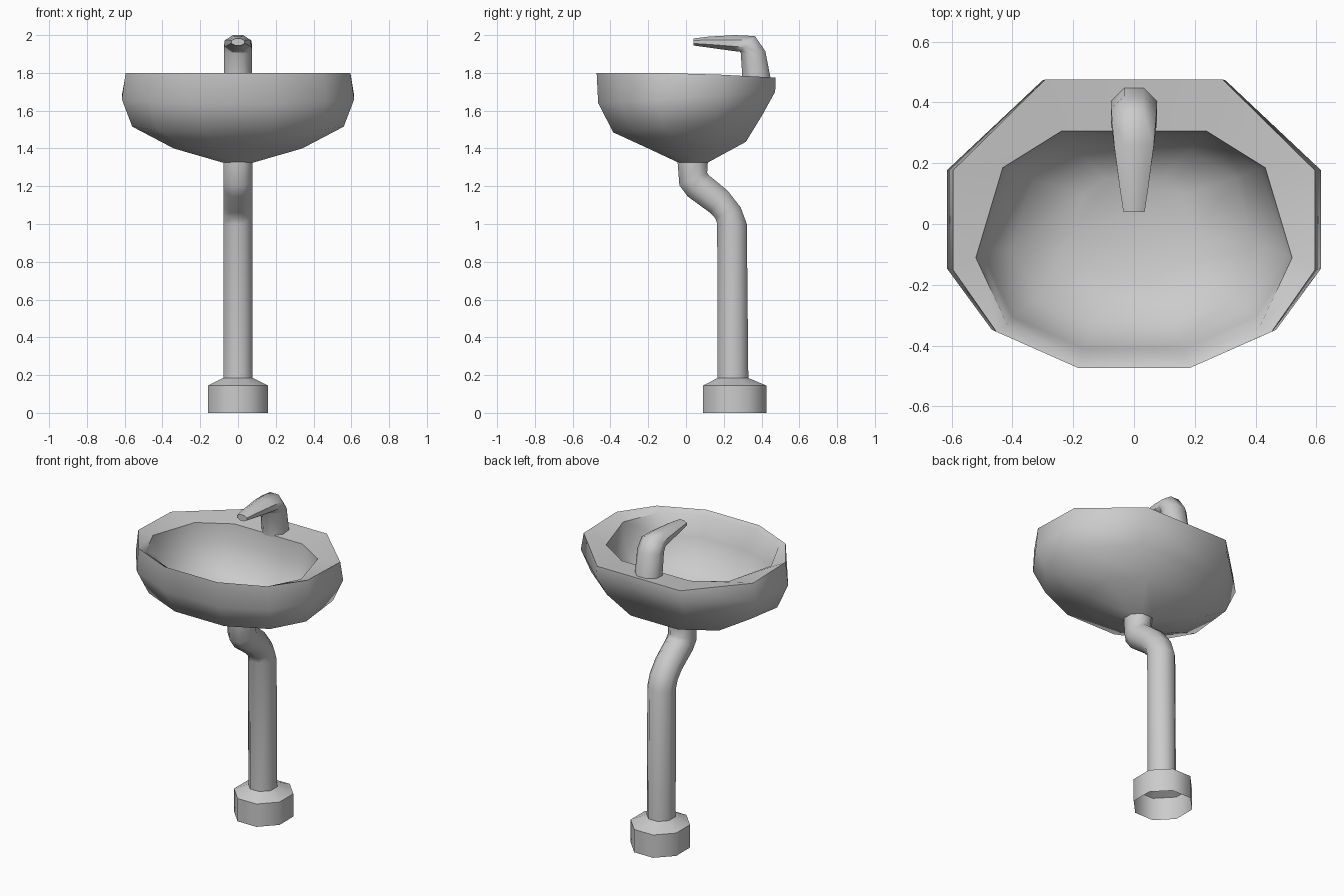
import bpy, bmesh, math
from mathutils import Vector

if "Cube" in bpy.data.objects:
    bpy.data.objects.remove(bpy.data.objects["Cube"])


def loft(name, rings, cap_end=False, angle=55):
    """Skin a list of equal-length vertex rings into one smooth-shaded object."""
    bm = bmesh.new()
    loops = [[bm.verts.new(p) for p in ring] for ring in rings]
    n = len(loops[0])
    for a, b in zip(loops, loops[1:]):
        for i in range(n):
            j = (i + 1) % n
            bm.faces.new((a[i], a[j], b[j], b[i]))
    if cap_end:
        bm.faces.new(loops[-1])
    bmesh.ops.recalc_face_normals(bm, faces=bm.faces)
    mesh = bpy.data.meshes.new(name)
    bm.to_mesh(mesh)
    bm.free()
    ob = bpy.data.objects.new(name, mesh)
    bpy.context.collection.objects.link(ob)
    bpy.ops.object.select_all(action='DESELECT')
    ob.select_set(True)
    bpy.context.view_layer.objects.active = ob
    bpy.ops.object.shade_smooth_by_angle(angle=math.radians(angle))
    return ob


def basin_ring(outline, half_x, front, back, z_front, z_side, z_back):
    """Mirrored ten-sided ring whose height varies from front to back."""
    pts = []
    for u, v in outline:
        z = z_side + (z_back - z_side) * v if v > 0 else z_side + (z_side - z_front) * v
        pts.append(Vector((u * half_x, (front + back) / 2 + v * (back - front) / 2, z)))
    return pts + [Vector((-p.x, p.y, p.z)) for p in reversed(pts)]


def tube_ring(y0, z0, y1, z1, half_x):
    """Octagon spanning two profile points in the side (yz) plane."""
    p, q = Vector((0, y0, z0)), Vector((0, y1, z1))
    k = 1 / math.cos(math.pi / 8)
    ring = []
    for i in range(8):
        a = math.pi / 4 * (i + 0.5)
        ring.append((p + q) / 2 + (q - p) / 2 * k * math.cos(a)
                    + Vector((half_x * k * math.sin(a), 0, 0)))
    return ring


# Basin: outer shell up from the neck, over the rim and down into the bowl
OUTER = [(.49, 1), (1, .37), (1, -.32), (.76, -.75), (.31, -1)]
INNER = [(.46, 1), (.83, .68), (1, -.11), (.8, -.7), (.33, -1)]
outer = [(.08, -.04, .115, 1.325, 1.325, 1.325),
         (.34, -.20, .317, 1.40, 1.40, 1.435),
         (.56, -.385, .40, 1.485, 1.53, 1.57),
         (.615, -.465, .472, 1.64, 1.67, 1.70),
         (.595, -.473, .475, 1.80, 1.80, 1.775)]
inner = [(.52, -.445, .305, 1.78, 1.77, 1.76),
         (.50, -.41, .295, 1.65, 1.65, 1.65),
         (.40, -.33, .24, 1.50, 1.50, 1.50),
         (.20, -.18, .15, 1.43, 1.43, 1.43)]
loft("basin", [basin_ring(OUTER, *r) for r in outer]
     + [basin_ring(INNER, *r) for r in inner], cap_end=True)

# Faucet: upright body bending forward into a tapered spout
loft("faucet", [tube_ring(*r) for r in [
    (.30, 1.75, .452, 1.75, .075),
    (.29, 1.905, .42, 1.915, .075),
    (.285, 1.912, .365, 1.995, .072),
    (.25, 1.916, .26, 2.0, .065),
    (.12, 1.934, .12, 1.992, .047),
    (.04, 1.945, .04, 1.982, .035)]], cap_end=True)

# Drain pipe: S-bend from under the basin down to the floor
loft("drain_pipe", [tube_ring(*r, .078) for r in [
    (-.045, 1.335, .116, 1.335),
    (-.035, 1.205, .112, 1.27),
    (.01, 1.145, .125, 1.255),
    (.127, 1.06, .22, 1.177),
    (.155, 1.03, .29, 1.087),
    (.165, 1.0, .322, 1.0),
    (.168, .18, .33, .18)]])

# Floor collar: open-bottomed octagonal cup with a sloped shoulder
loft("floor_collar", [tube_ring(*r) for r in [
    (.168, .185, .33, .185, .078),
    (.09, .145, .425, .145, .16),
    (.09, 0, .425, 0, .16)]])
